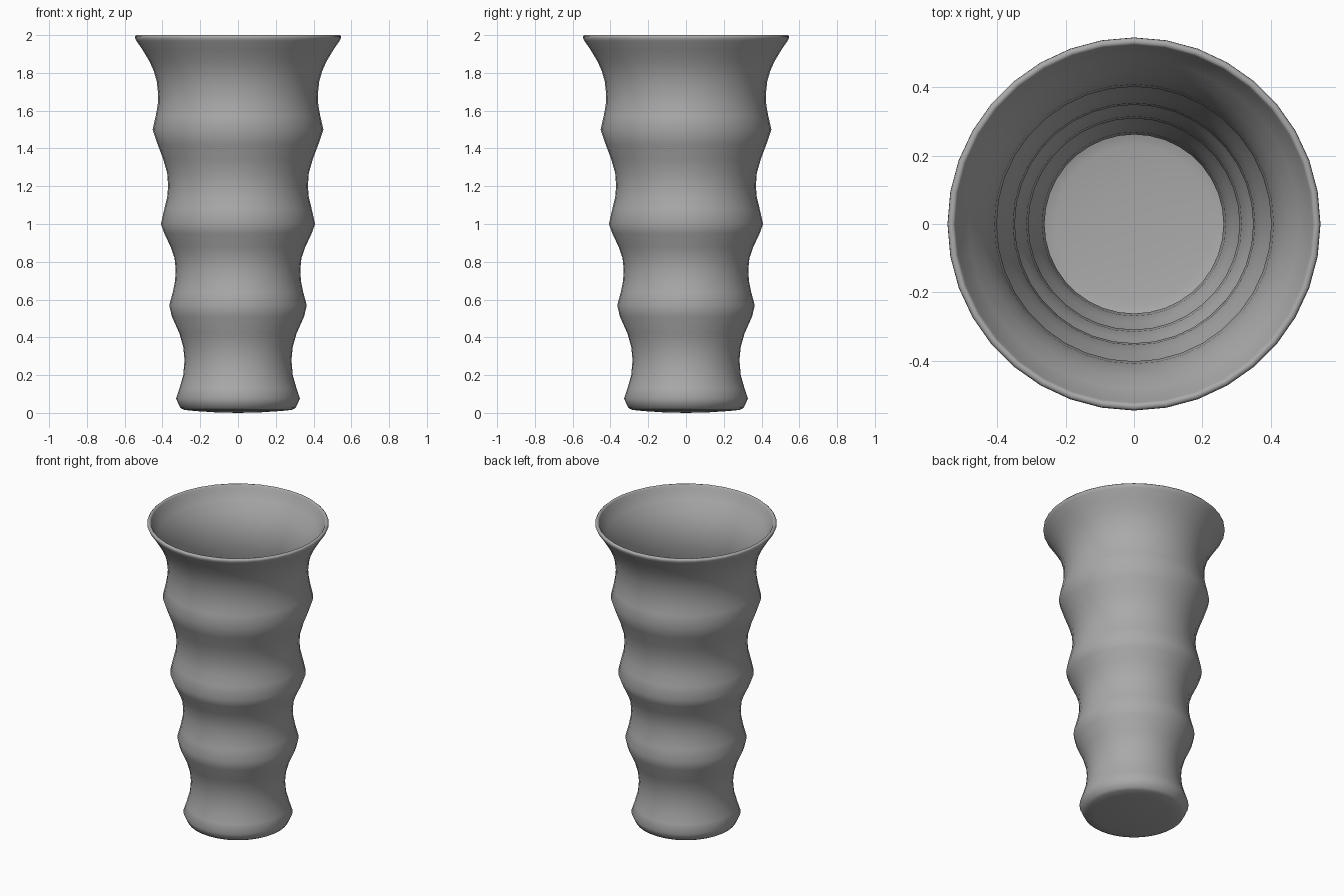
import bpy
import bmesh
from math import tau

cube = bpy.data.objects.get("Cube")
if cube:
    bpy.data.objects.remove(cube)

SIDES = 36
WALL = 0.021

# Matte grey finish
grey = bpy.data.materials.new("matte grey")
grey.use_nodes = True
colour = (0.4, 0.4, 0.4, 1)
grey.diffuse_color = colour
grey.node_tree.nodes["Principled BSDF"].inputs["Base Color"].default_value = colour

# Outer wall as (radius, height), from the foot to the flared lip
wall = [
    (0.328, 0.075), (0.31, 0.13), (0.29, 0.2), (0.283, 0.28), (0.29, 0.35),
    (0.31, 0.42), (0.35, 0.51), (0.364, 0.57), (0.345, 0.64), (0.333, 0.7),
    (0.33, 0.76), (0.336, 0.82), (0.357, 0.88), (0.39, 0.95), (0.408, 1.0),
    (0.39, 1.08), (0.375, 1.14), (0.37, 1.2), (0.375, 1.27), (0.395, 1.34),
    (0.425, 1.42), (0.452, 1.5), (0.436, 1.57), (0.425, 1.63), (0.423, 1.69),
    (0.43, 1.755), (0.446, 1.81), (0.468, 1.86), (0.504, 1.92), (0.538, 1.97),
]
base = [(0, 0), (0.12, 0.003), (0.23, 0.01), (0.285, 0.016), (0.305, 0.027)]
rim = [(0.546, 1.985), (0.545, 1.994), (0.539, 2.0), (0.529, 2.0), (0.524, 1.993)]
inside = [(r - WALL, z) for r, z in reversed(wall)]
floor = [(0.285, 0.048), (0.265, 0.038), (0.23, 0.032), (0.12, 0.025), (0, 0.022)]
profile = base + wall + rim + inside + floor

# Turn the closed profile around the vertical axis
bm = bmesh.new()
verts = [bm.verts.new((r, 0, z)) for r, z in profile]
edges = [bm.edges.new(pair) for pair in zip(verts, verts[1:])]
bmesh.ops.spin(bm, geom=verts + edges, cent=(0, 0, 0), axis=(0, 0, 1),
               angle=tau, steps=SIDES)
bmesh.ops.remove_doubles(bm, verts=bm.verts[:], dist=0.0005)
bmesh.ops.recalc_face_normals(bm, faces=bm.faces[:])
for face in bm.faces:
    face.smooth = True

mesh = bpy.data.meshes.new("vase")
bm.to_mesh(mesh)
bm.free()
mesh.materials.append(grey)
vase = bpy.data.objects.new("vase", mesh)
bpy.context.collection.objects.link(vase)
